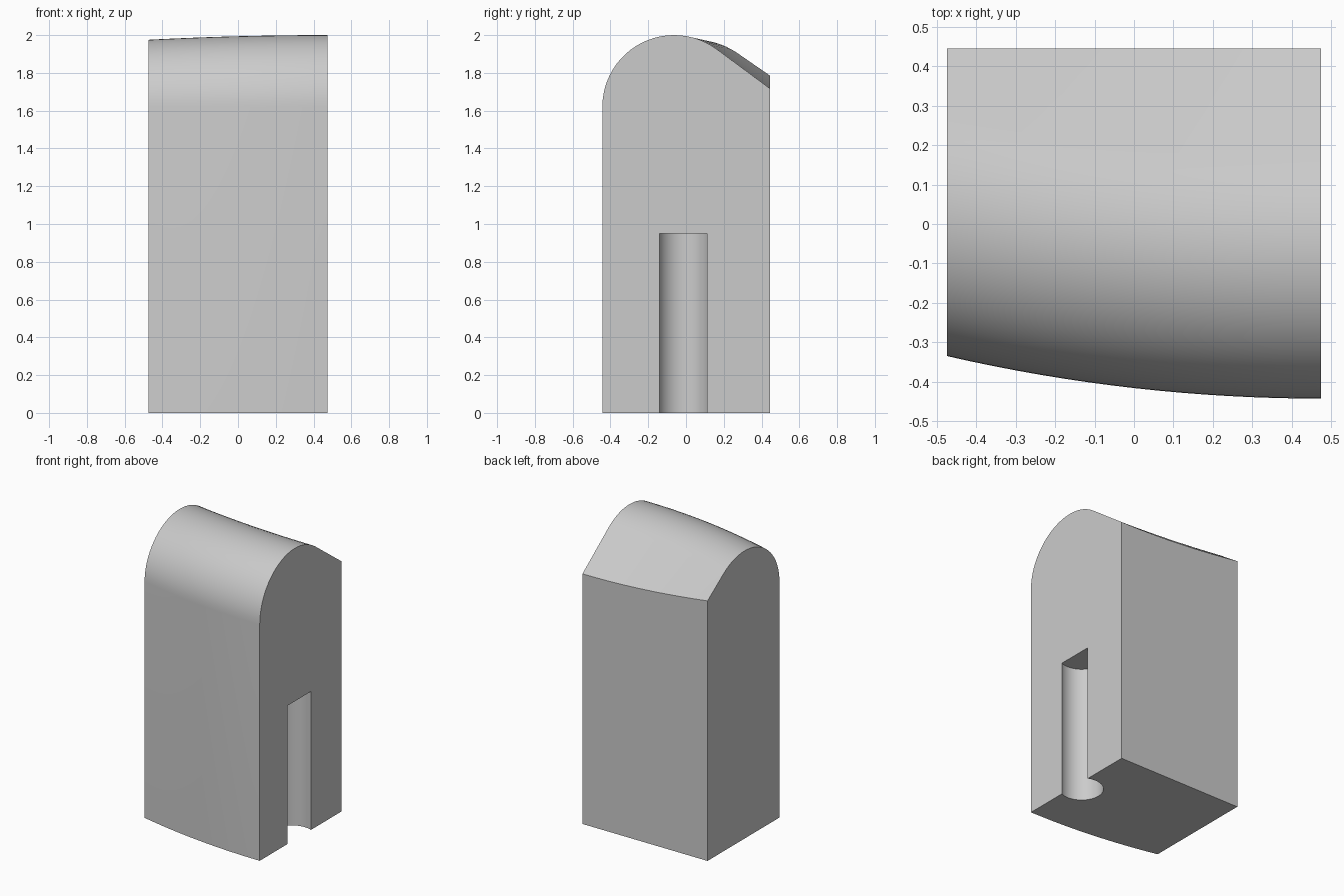
import bpy
import bmesh
import math

cube = bpy.data.objects.get("Cube")
if cube:
    bpy.data.objects.remove(cube)

HALF_W, BACK, FRONT = 0.475, 0.445, -0.443
ARC_R = 4.23            # plan radius of the bowed front
DOME_R, DOME_Z = 0.38, 1.62
SLOPE_ANGLE = math.radians(36.5)
COLUMNS, DOME_STEPS = 16, 24

grey = bpy.data.materials.new("plain_grey")
grey.use_nodes = True
colour = (0.6, 0.6, 0.6, 1)
grey.diffuse_color = colour
grey.node_tree.nodes["Principled BSDF"].inputs["Base Color"].default_value = colour


def section(x):
    """Side profile at x: bowed front, rounded crown, tangent slope to the back."""
    shift = ARC_R - math.sqrt(ARC_R ** 2 - (HALF_W - x) ** 2)
    height = DOME_R - 0.23 * shift
    front = FRONT + shift
    centre = front + DOME_R
    points = [(x, front, 0)]
    end = math.pi / 2 - SLOPE_ANGLE
    for i in range(DOME_STEPS + 1):
        a = math.pi + (end - math.pi) * i / DOME_STEPS
        points.append((x, centre + DOME_R * math.cos(a), DOME_Z + height * math.sin(a)))
    _, y, z = points[-1]
    drop = (BACK - y) * math.tan(SLOPE_ANGLE) * height / DOME_R
    return points + [(x, BACK, z - drop), (x, BACK, 0)]


# Block body lofted through the sections
bm = bmesh.new()
rings = [[bm.verts.new(p) for p in section(-HALF_W + 2 * HALF_W * i / COLUMNS)]
         for i in range(COLUMNS + 1)]
count = len(rings[0])
for a, b in zip(rings, rings[1:]):
    for j in range(count - 1):
        bm.faces.new((a[j], a[j + 1], b[j + 1], b[j]))
bm.faces.new(rings[0])
bm.faces.new(rings[-1])
bm.faces.new([r[0] for r in rings] + [r[-1] for r in reversed(rings)])
bmesh.ops.recalc_face_normals(bm, faces=bm.faces)
mesh = bpy.data.meshes.new("block_body")
bm.to_mesh(mesh)
bm.free()
mesh.materials.append(grey)
body = bpy.data.objects.new("block_body", mesh)
bpy.context.collection.objects.link(body)

# Round slot open to the side and the bottom
bpy.ops.mesh.primitive_cylinder_add(vertices=64, radius=0.138, depth=1.2,
                                    location=(HALF_W - 0.056, -0.014, 0.35))
cutter = bpy.context.object
cutter.name = "slot_cutter"
cutter.hide_render = True
cutter.data.materials.append(grey)
cut = body.modifiers.new("slot", 'BOOLEAN')
cut.operation = 'DIFFERENCE'
cut.solver = 'EXACT'
cut.object = cutter

bpy.ops.object.select_all(action='DESELECT')
body.select_set(True)
bpy.context.view_layer.objects.active = body
bpy.ops.object.modifier_apply(modifier=cut.name)
bpy.data.objects.remove(cutter)
bpy.ops.object.shade_smooth_by_angle(angle=math.radians(30))
